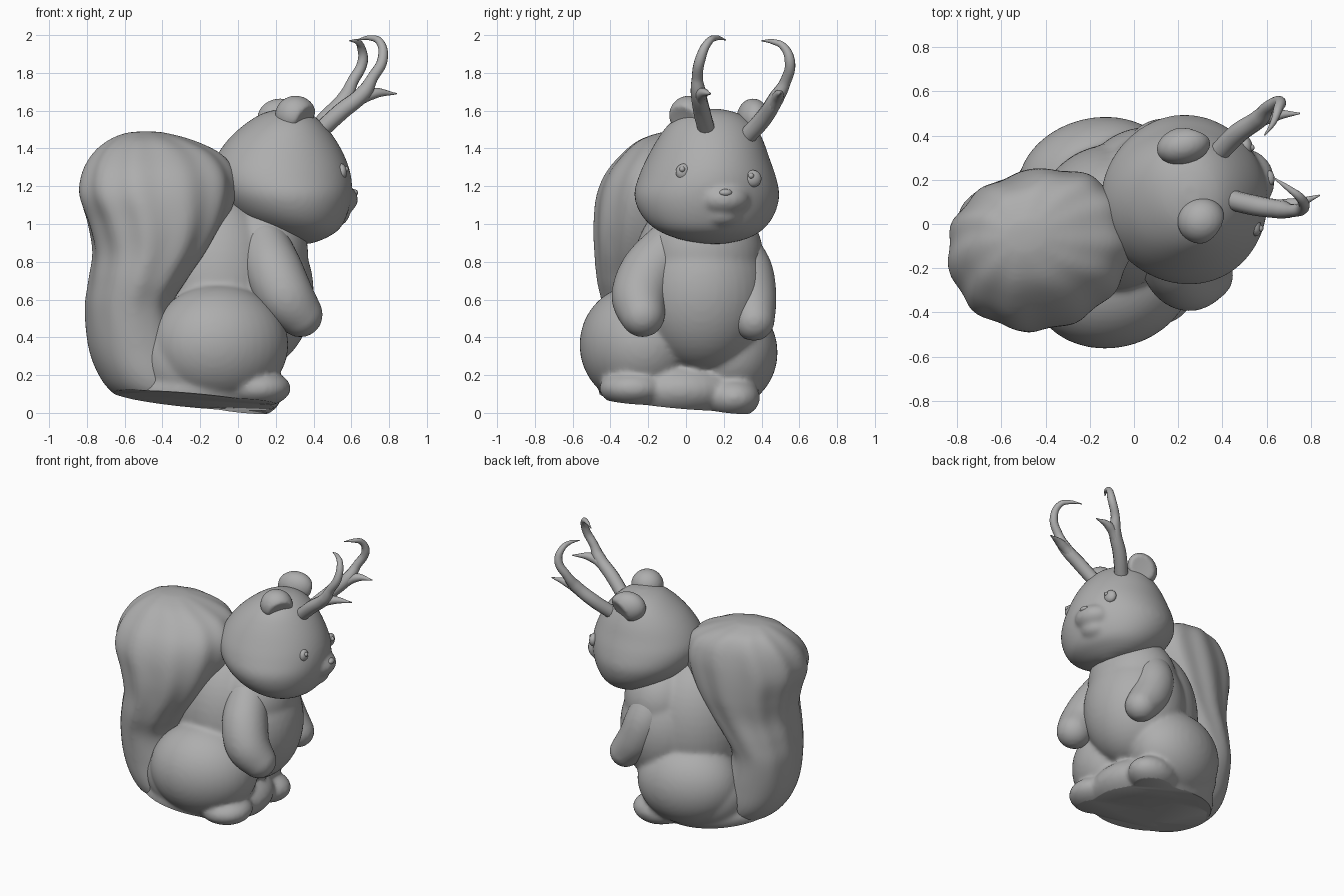
import bpy, bmesh, math
from mathutils import Vector, Matrix

cube = bpy.data.objects.get("Cube")
if cube:
    bpy.data.objects.remove(cube, do_unlink=True)

YAW = math.radians(14)
BASE_POINT, BASE_NORMAL = Vector((0, 0, 0.036)), Vector((0.09, 0.10, 1)).normalized()

grey = bpy.data.materials.new("plain_grey")
grey.use_nodes = True
grey.diffuse_color = (0.42, 0.42, 0.42, 1)
grey.node_tree.nodes["Principled BSDF"].inputs["Base Color"].default_value = grey.diffuse_color


def ellipsoid(bm, centre, radii, dent=None):
    """Ball stretched along the facing direction, optionally hollowed on one side."""
    ball = bmesh.ops.create_uvsphere(bm, u_segments=40, v_segments=24, radius=1)
    if dent:
        way = Vector(dent).normalized()
        for v in ball["verts"]:
            v.co -= way * 1.1 * max(0, v.co.dot(way) - 0.6)
    turn = Matrix.Rotation(YAW, 4, "Z")
    place = Matrix.Translation(centre) @ turn @ Matrix.Diagonal((*radii, 1))
    bmesh.ops.transform(bm, matrix=place, verts=ball["verts"])


def spline(keys, steps):
    """Smooth run of values through the given rows."""
    keys = [Vector(k) for k in keys]
    keys = [keys[0]] + keys + [keys[-1]]
    run = []
    for a, b, c, d in zip(keys, keys[1:], keys[2:], keys[3:]):
        for s in range(steps):
            t = s / steps
            run.append(b + (c - a) * (t / 2) + (a * 2 - b * 5 + c * 4 - d) * (t * t / 2)
                       + (b * 3 - a - c * 3 + d) * (t ** 3 / 2))
    return run + [keys[-1]]


def loft(bm, rings, ripple=0.0, square=1.0):
    """Closed skin over level oval rings given as z, x min, x max, y min, y max."""
    count, loops = 90, []
    for z, x0, x1, y0, y1 in spline(rings, 6):
        loop = []
        for i in range(count):
            a = math.tau * i / count
            c, s = (math.copysign(abs(f) ** square, f) for f in (math.cos(a), math.sin(a)))
            swell = 1 + ripple * math.sin(11 * a + 4 * z) * min(1, max(0, (z - 0.4) * 2))
            p = Vector(((x1 - x0) / 2 * c, (y1 - y0) / 2 * s, 0)) * swell
            p.rotate(Matrix.Rotation(YAW, 3, "Z"))
            loop.append(bm.verts.new(p + Vector(((x0 + x1) / 2, (y0 + y1) / 2, z))))
        loops.append(loop)
    for low, high in zip(loops, loops[1:]):
        for i in range(count):
            j = (i + 1) % count
            bm.faces.new((low[i], low[j], high[j], high[i]))
    bm.faces.new(loops[0][::-1])
    bm.faces.new(loops[-1])


def select_only(obj):
    for other in bpy.context.selected_objects:
        other.select_set(False)
    bpy.context.view_layer.objects.active = obj
    obj.select_set(True)


def paint(obj):
    obj.data.materials.clear()
    obj.data.materials.append(grey)
    bpy.ops.object.shade_smooth_by_angle(angle=math.radians(50))


def finish(name, bm, voxel=0.0, smooth=6, cut=False):
    """Make the object, fuse its volumes, slice it at the sloping base, shade it."""
    mesh = bpy.data.meshes.new(name)
    bm.to_mesh(mesh)
    bm.free()
    obj = bpy.data.objects.new(name, mesh)
    bpy.context.collection.objects.link(obj)
    select_only(obj)
    if voxel:
        fuse = obj.modifiers.new("fuse", "REMESH")
        fuse.mode, fuse.voxel_size = "VOXEL", voxel
        soften = obj.modifiers.new("soften", "SMOOTH")
        soften.factor, soften.iterations = 0.5, smooth
        for m in ("fuse", "soften"):
            bpy.ops.object.modifier_apply(modifier=m)
    if cut:
        bm = bmesh.new()
        bm.from_mesh(obj.data)
        sliced = bmesh.ops.bisect_plane(
            bm, geom=bm.verts[:] + bm.edges[:] + bm.faces[:], dist=0.0001,
            plane_co=BASE_POINT, plane_no=BASE_NORMAL, clear_inner=True)
        rim = [e for e in sliced["geom_cut"] if isinstance(e, bmesh.types.BMEdge)]
        bmesh.ops.holes_fill(bm, edges=rim, sides=0)
        bm.to_mesh(obj.data)
        bm.free()
    paint(obj)


def blob(name, balls, voxel=0.015, smooth=6, cut=False):
    bm = bmesh.new()
    for centre, radii in balls:
        ellipsoid(bm, centre, radii)
    finish(name, bm, voxel, smooth, cut)


def limb(name, keys):
    """Rounded limb swept along x, y, z, radius rows."""
    blob(name, [(k[:3], (k[3],) * 3) for k in spline(keys, 6)], smooth=10)


def horn(name, points, thickness):
    """Tapered round tube through points given as x, y, z, radius factor."""
    curve = bpy.data.curves.new(name, "CURVE")
    curve.dimensions, curve.bevel_depth = "3D", thickness
    curve.bevel_resolution, curve.resolution_u, curve.use_fill_caps = 4, 8, True
    path = curve.splines.new("BEZIER")
    path.bezier_points.add(len(points) - 1)
    for p, (x, y, z, r) in zip(path.bezier_points, points):
        p.co, p.radius = (x, y, z), r
        p.handle_left_type = p.handle_right_type = "AUTO"
    obj = bpy.data.objects.new(name, curve)
    bpy.context.collection.objects.link(obj)
    select_only(obj)
    bpy.ops.object.convert(target="MESH")
    paint(bpy.context.object)


# Body: belly, chest, back, base, then haunches and feet
blob("body", [((0.07, 0.09, 0.64), (0.33, 0.35, 0.42)),
              ((0.10, 0.10, 0.84), (0.27, 0.31, 0.30)),
              ((-0.10, 0.03, 0.66), (0.34, 0.33, 0.50)),
              ((-0.20, -0.06, 0.12), (0.45, 0.40, 0.20)),
              ((-0.10, -0.25, 0.36), (0.37, 0.31, 0.32)),
              ((-0.25, -0.20, 0.28), (0.30, 0.28, 0.29)),
              ((-0.17, 0.20, 0.32), (0.36, 0.28, 0.30)),
              ((-0.28, 0.13, 0.25), (0.28, 0.24, 0.26)),
              ((0.10, -0.28, 0.13), (0.18, 0.18, 0.10)),
              ((0.04, 0.24, 0.08), (0.19, 0.15, 0.11))], smooth=10, cut=True)

# Arms: hidden shoulder, elbow, paw
limb("right_arm", [(0.14, -0.08, 0.88, 0.14), (0.19, -0.19, 0.75, 0.155),
                   (0.25, -0.245, 0.62, 0.15), (0.33, -0.23, 0.52, 0.12)])
limb("left_arm", [(0.08, 0.25, 0.88, 0.13), (0.10, 0.32, 0.75, 0.14),
                  (0.15, 0.345, 0.61, 0.135), (0.24, 0.36, 0.49, 0.11)])

# Bushy tail with combed grooves, running into the back of the head
bm = bmesh.new()
loft(bm, [(0.0, -0.50, -0.2, -0.30, 0.10), (0.10, -0.65, -0.2, -0.38, 0.16),
          (0.20, -0.73, -0.25, -0.41, 0.18), (0.35, -0.785, -0.3, -0.42, 0.18),
          (0.55, -0.80, -0.36, -0.44, 0.18), (0.70, -0.78, -0.28, -0.47, 0.20),
          (0.85, -0.76, -0.17, -0.48, 0.22), (1.00, -0.79, -0.08, -0.48, 0.24),
          (1.15, -0.84, -0.02, -0.46, 0.24), (1.27, -0.825, -0.02, -0.41, 0.23),
          (1.37, -0.77, -0.09, -0.33, 0.20), (1.44, -0.69, -0.23, -0.25, 0.14),
          (1.48, -0.60, -0.37, -0.15, 0.04), (1.49, -0.52, -0.45, -0.08, -0.01)],
     ripple=0.022, square=0.9)
finish("tail", bm, 0.015, 6, True)

# Pear-shaped head with muzzle
bm = bmesh.new()
loft(bm, [(0.895, 0.30, 0.38, 0.10, 0.20), (0.92, 0.20, 0.45, -0.04, 0.32),
          (0.97, 0.08, 0.53, -0.16, 0.41), (1.05, -0.04, 0.575, -0.24, 0.47),
          (1.15, -0.12, 0.60, -0.275, 0.495), (1.25, -0.15, 0.60, -0.25, 0.475),
          (1.35, -0.12, 0.57, -0.205, 0.44), (1.45, -0.05, 0.515, -0.15, 0.405),
          (1.53, 0.04, 0.45, -0.09, 0.36), (1.585, 0.13, 0.38, -0.01, 0.28),
          (1.61, 0.22, 0.30, 0.09, 0.18)])
for centre, radii in [((0.51, 0.20, 1.13), (0.125, 0.14, 0.09)),
                      ((0.49, 0.19, 1.05), (0.10, 0.11, 0.07))]:
    ellipsoid(bm, centre, radii)
finish("head", bm, 0.014, 10)

# Nose and eyes
blob("nose", [((0.61, 0.21, 1.165), (0.025, 0.035, 0.02))], 0)
for side, centre in (("right", (0.545, -0.01, 1.275)), ("left", (0.505, 0.355, 1.24))):
    glint = Vector(centre) + Vector((0.025, -0.01, 0.015))
    blob(side + "_eye", [(centre, (0.03, 0.045, 0.045)), (glint, (0.015,) * 3)], 0)

# Cupped ears
for side, centre, radii, dent in (
        ("right", (0.305, 0.015, 1.575), (0.11, 0.105, 0.105), (0.6, -0.6, -0.4)),
        ("left", (0.225, 0.355, 1.56), (0.125, 0.085, 0.105), (0.6, 0.6, -0.4))):
    bm = bmesh.new()
    ellipsoid(bm, centre, radii, dent)
    finish(side + "_ear", bm, 0.012, 6)

# Antlers: main beam with hook, plus a forward tine
horn("right_antler", [(0.40, 0.12, 1.46, 1.0), (0.54, 0.085, 1.59, 1.0), (0.67, 0.065, 1.70, 0.9),
                      (0.71, 0.06, 1.77, 0.65), (0.765, 0.075, 1.87, 0.6), (0.75, 0.12, 1.965, 0.45),
                      (0.70, 0.16, 1.985, 0.3), (0.63, 0.21, 1.975, 0.06)], 0.046)
horn("right_antler_tine", [(0.58, 0.075, 1.625, 0.9), (0.71, 0.085, 1.69, 0.75),
                           (0.84, 0.13, 1.69, 0.08)], 0.042)
horn("left_antler", [(0.37, 0.31, 1.45, 1.0), (0.47, 0.41, 1.56, 1.0), (0.57, 0.48, 1.67, 0.9),
                     (0.605, 0.525, 1.75, 0.65), (0.66, 0.55, 1.86, 0.6), (0.65, 0.515, 1.94, 0.45),
                     (0.63, 0.46, 1.965, 0.3), (0.59, 0.40, 1.97, 0.06)], 0.046)
horn("left_antler_tine", [(0.52, 0.45, 1.61, 0.9), (0.63, 0.49, 1.68, 0.7),
                          (0.75, 0.50, 1.69, 0.08)], 0.042)
